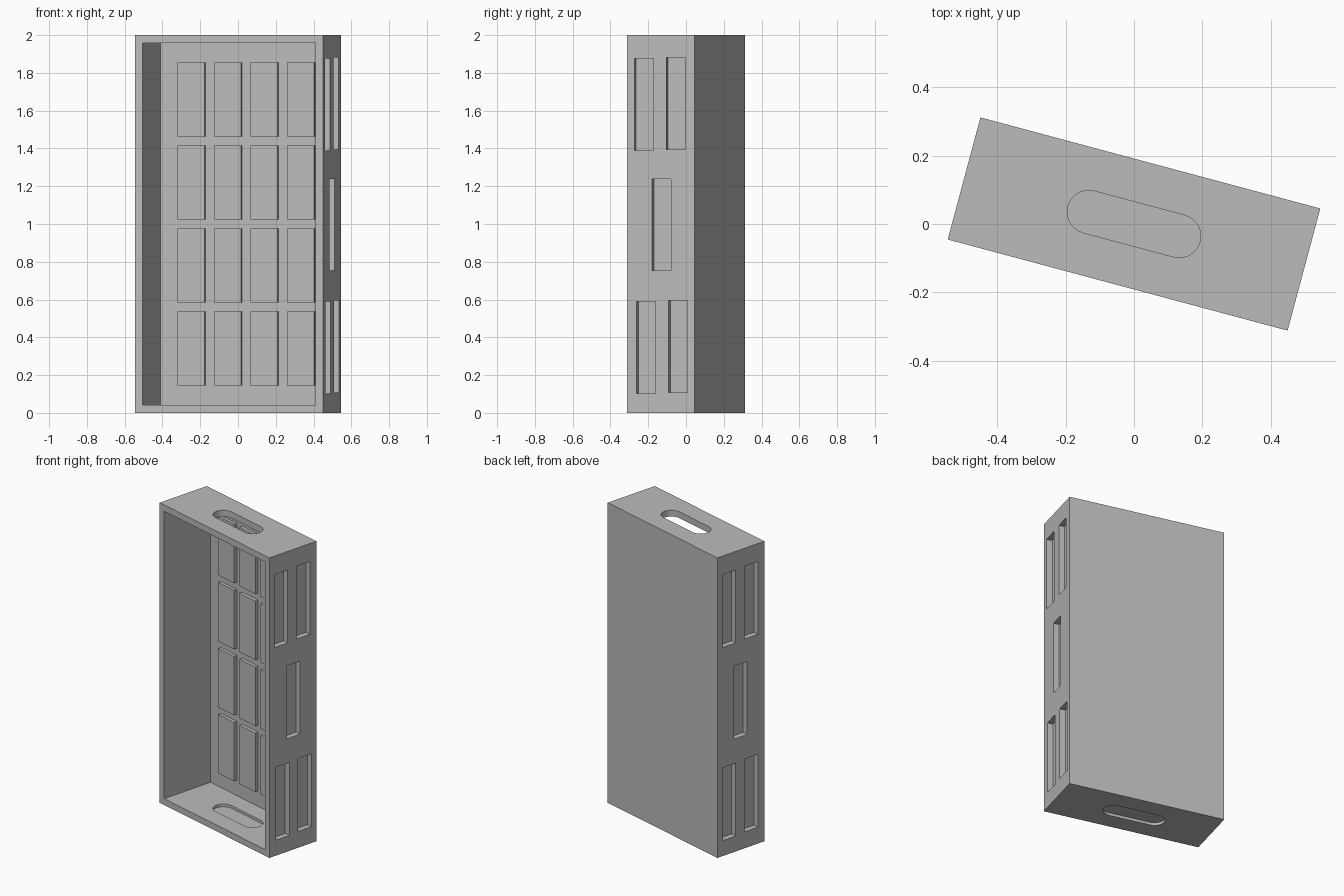
import bpy, bmesh, math
from mathutils import Matrix, Vector

if "Cube" in bpy.data.objects:
    bpy.data.objects.remove(bpy.data.objects["Cube"])

W, D, H = 1.03, 0.37, 2.0          # outer size
WALL, BACK = 0.042, 0.005          # wall and back thickness
TURN = math.radians(-15)           # whole case is turned about z

grey = bpy.data.materials.new("plain grey")
grey.use_nodes = True
grey.diffuse_color = (0.5, 0.5, 0.5, 1)
grey.node_tree.nodes["Principled BSDF"].inputs["Base Color"].default_value = (0.5, 0.5, 0.5, 1)


def add_box(bm, lo, hi):
    lo, hi = Vector(lo), Vector(hi)
    place = Matrix.Translation((lo + hi) / 2) @ Matrix.Diagonal((*(hi - lo), 1))
    bmesh.ops.create_cube(bm, size=1, matrix=place)


def add_slot(bm, z0, z1, half=0.137, radius=0.063, steps=16):
    """Rounded slot, long in x, extruded from z0 to z1."""
    ring = []
    for side, start in ((1, -math.pi / 2), (-1, math.pi / 2)):
        for i in range(steps + 1):
            a = start + math.pi * i / steps
            ring.append(bm.verts.new((side * half + radius * math.cos(a), radius * math.sin(a), z0)))
    face = bm.faces.new(ring)
    top = bmesh.ops.extrude_face_region(bm, geom=[face])["geom"]
    bmesh.ops.translate(bm, vec=(0, 0, z1 - z0), verts=[v for v in top if isinstance(v, bmesh.types.BMVert)])


def make_object(name, bm):
    bmesh.ops.recalc_face_normals(bm, faces=bm.faces)
    mesh = bpy.data.meshes.new(name)
    bm.to_mesh(mesh)
    bm.free()
    mesh.materials.append(grey)
    ob = bpy.data.objects.new(name, mesh)
    bpy.context.collection.objects.link(ob)
    ob.rotation_euler.z = TURN
    return ob


def cut(ob, bm):
    """Subtract the bmesh from the object and discard the cutter."""
    cutter = make_object("cutter", bm)
    cutter.hide_render = True
    mod = ob.modifiers.new("cut", "BOOLEAN")
    mod.operation, mod.solver, mod.object = "DIFFERENCE", "EXACT", cutter
    bpy.context.view_layer.update()
    result = bpy.data.meshes.new_from_object(ob.evaluated_get(bpy.context.evaluated_depsgraph_get()))
    ob.modifiers.clear()
    ob.data = result
    bpy.data.objects.remove(cutter)


# Case body
bm = bmesh.new()
add_box(bm, (-W / 2, -D / 2, 0), (W / 2, D / 2, H))
case = make_object("case", bm)

# Open front cavity
bm = bmesh.new()
add_box(bm, (-W / 2 + WALL, -D, WALL), (W / 2 - WALL, D / 2 - BACK, H - WALL))
cut(case, bm)

# Handle slots: open at the top, shallow on both faces of the floor
bm = bmesh.new()
add_slot(bm, H - 0.1, H + 0.1)
add_slot(bm, 0.024, 0.1)
add_slot(bm, -0.1, 0.018)

# Side recesses: (y start on left side, y start on right side, bottom z)
recesses = [(-0.145, -0.145, 1.39), (0.03, 0.03, 1.395), (-0.048, -0.055, 0.753),
            (-0.133, -0.145, 0.103), (0.042, 0.03, 0.109)]
depth, wide, tall = 0.038, 0.105, 0.486
for left_y, right_y, z in recesses:
    add_box(bm, (W / 2 - depth, left_y, z), (W, left_y + wide, z + tall))
    add_box(bm, (-W, -right_y - wide, z), (-W / 2 + depth, -right_y, z + tall))
cut(case, bm)

# Raised panels on the inside of the back
bm = bmesh.new()
for col in range(4):
    for row in range(4):
        x, z = (col - 1.5) * 0.2, H / 2 + (row - 1.5) * 0.44
        add_box(bm, (x - 0.075, 0.158, z - 0.196), (x + 0.075, D / 2 - BACK / 2, z + 0.196))
make_object("back_panels", bm)
